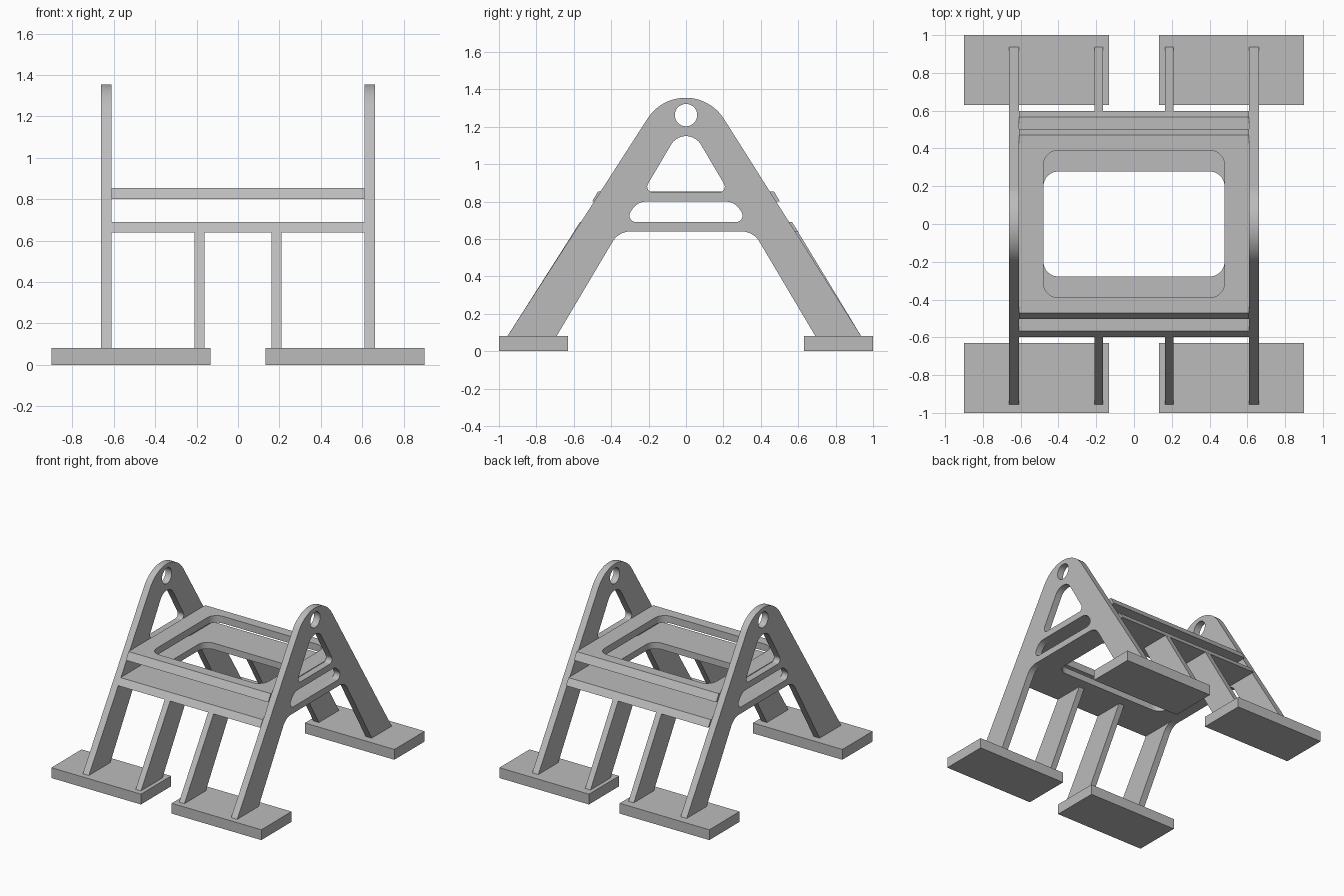
import bpy, bmesh, math
from mathutils import Vector, Matrix

cube = bpy.data.objects.get("Cube")
if cube:
    bpy.data.objects.remove(cube, do_unlink=True)

# Single painted metal colour
grey = bpy.data.materials.new("plain_grey")
grey.use_nodes = True
COLOUR = (0.5, 0.5, 0.5, 1)
grey.diffuse_color = COLOUR
grey.node_tree.nodes["Principled BSDF"].inputs["Base Color"].default_value = COLOUR

# Profiles drawn in (y, z) and extruded along x
SIDEWAYS = Matrix(((0, 0, 1), (1, 0, 0), (0, 1, 0))).to_4x4()
FLAT = Matrix.Identity(4)


def rounded(corners, steps=10):
    """Outline from (u, v, radius) corners, with fillets where radius > 0."""
    out = []
    n = len(corners)
    for i, (u, v, r) in enumerate(corners):
        p = Vector((u, v))
        if r == 0:
            out.append(p)
            continue
        a = (Vector(corners[i - 1][:2]) - p).normalized()
        b = (Vector(corners[(i + 1) % n][:2]) - p).normalized()
        half = a.angle(b) / 2
        centre = p + (a + b).normalized() * (r / math.sin(half))
        start = p + a * (r / math.tan(half)) - centre
        end = p + b * (r / math.tan(half)) - centre
        sweep = start.angle_signed(end)
        for k in range(steps + 1):
            # angle_signed is clockwise positive
            t = -sweep * k / steps
            out.append(centre + Matrix.Rotation(t, 2) @ start)
    return out


def circle(u, v, r, n=32):
    return [Vector((u + r * math.cos(math.tau * i / n),
                    v + r * math.sin(math.tau * i / n))) for i in range(n)]


def mirrored(half):
    """Complete a symmetric outline from its +u half."""
    return half + [(-u, v, r) for u, v, r in reversed(half) if u != 0]


def plate(name, outlines, thickness, matrix, location, bevel_y=0):
    """Extrude a filled outline with holes; bevel_y slants the long ends."""
    curve = bpy.data.curves.new(name, "CURVE")
    curve.dimensions = "2D"
    curve.fill_mode = "BOTH"
    curve.extrude = thickness / 2
    for pts in outlines:
        spline = curve.splines.new("POLY")
        spline.points.add(len(pts) - 1)
        for sp, p in zip(spline.points, pts):
            sp.co = (p.x, p.y, 0, 1)
        spline.use_cyclic_u = True
    temp = bpy.data.objects.new(name + "_outline", curve)
    bpy.context.collection.objects.link(temp)
    bpy.context.view_layer.update()
    graph = bpy.context.evaluated_depsgraph_get()
    mesh = bpy.data.meshes.new_from_object(temp.evaluated_get(graph))
    bpy.data.objects.remove(temp, do_unlink=True)
    bpy.data.curves.remove(curve)

    bm = bmesh.new()
    bm.from_mesh(mesh)
    bmesh.ops.remove_doubles(bm, verts=bm.verts, dist=1e-5)
    reach = max(v.co.y for v in bm.verts)
    for v in bm.verts:
        if bevel_y and v.co.z < 0 and abs(v.co.y) > reach - 0.01:
            v.co.y += math.copysign(bevel_y, v.co.y)
    bmesh.ops.transform(bm, matrix=matrix, verts=bm.verts)
    bmesh.ops.recalc_face_normals(bm, faces=bm.faces)
    bm.to_mesh(mesh)
    bm.free()
    mesh.materials.clear()
    mesh.materials.append(grey)
    obj = bpy.data.objects.new(name, mesh)
    obj.location = location
    bpy.context.collection.objects.link(obj)
    bpy.ops.object.select_all(action="DESELECT")
    obj.select_set(True)
    bpy.context.view_layer.objects.active = obj
    bpy.ops.object.shade_smooth_by_angle(angle=math.radians(30))
    return obj


FOOT_TOP = 0.08
FRONT, BACK = -0.955, 0.937      # outer leg ends on the feet
INNER = 0.692                    # inner leg end on the feet

# A-shaped side frame: outline, triangle, slot and pin hole
frame = [
    rounded([(FRONT, FOOT_TOP, 0), (-INNER, FOOT_TOP, 0),
             (-0.36, 0.64, 0.11), (0.36, 0.64, 0.11),
             (INNER, FOOT_TOP, 0), (BACK, FOOT_TOP, 0),
             (0, 1.563, 0.242)], 20),
    rounded(mirrored([(0, 1.239, 0.092), (0.23, 0.85, 0.03)])),
    rounded(mirrored([(0.26, 0.80, 0.09), (0.332, 0.69, 0.035)])),
    circle(0, 1.262, 0.06),
]

# Straight inner leg, cut off under the lower deck
legs = {
    "front": [(FRONT, FOOT_TOP, 0), (-INNER, FOOT_TOP, 0),
              (-0.36, 0.64, 0), (-0.598, 0.64, 0)],
    "back": [(BACK, FOOT_TOP, 0), (INNER, FOOT_TOP, 0),
             (0.36, 0.64, 0), (0.598, 0.64, 0)],
}
foot = rounded(mirrored([(0.384, 0.185, 0), (0.384, -0.185, 0)]))

for side, s in (("left", 1), ("right", -1)):
    plate(side + "_side_frame", frame, 0.052, SIDEWAYS, (s * 0.636, 0, 0))
    for end, profile in legs.items():
        y = -0.815 if end == "front" else 0.815
        plate(f"{end}_{side}_inner_leg", [rounded(profile)], 0.046,
              SIDEWAYS, (s * 0.186, 0, 0))
        plate(f"{end}_{side}_foot", [foot], FOOT_TOP, FLAT,
              (s * 0.516, y, FOOT_TOP / 2))

# Decks with rounded windows and slanted front and back ends
for name, z, thick, reach, hole in (("lower_deck", 0.665, 0.05, 0.567, 0.278),
                                    ("upper_deck", 0.8275, 0.055, 0.47, 0.39)):
    outer = rounded(mirrored([(0.61, reach, 0), (0.61, -reach, 0)]))
    window = rounded(mirrored([(0.48, hole, 0.08), (0.48, -hole, 0.08)]))
    plate(name, [outer, window], thick, FLAT, (0, 0, z), 0.032)
